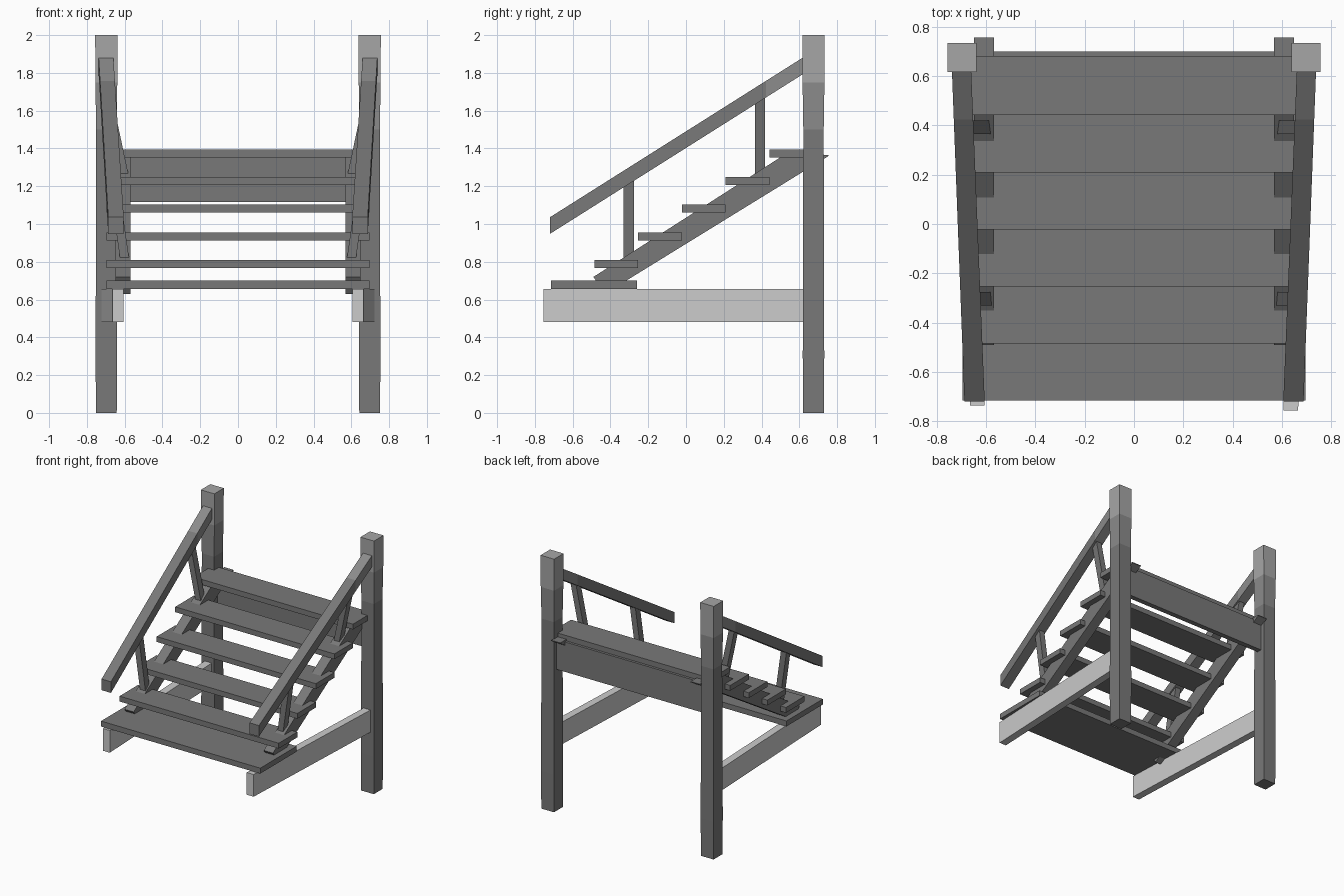
import bpy, bmesh

if "Cube" in bpy.data.objects:
    bpy.data.objects.remove(bpy.data.objects["Cube"])


def paint(name, v):
    m = bpy.data.materials.new(name)
    m.diffuse_color = (v, v, v, 1)
    m.use_nodes = True
    m.node_tree.nodes["Principled BSDF"].inputs["Base Color"].default_value = m.diffuse_color
    return m


# Weathered dark timber, fading lighter towards the top of the posts; pale base beams
DARK = paint("dark_timber", 0.19)
FADED = paint("faded_timber", 0.26)
WORN = paint("worn_timber", 0.38)
PALE = paint("pale_timber", 0.8)


def loft(name, sections, mats=(DARK,)):
    """Skin equal-sized point rings into a closed solid; mats gives one material per span."""
    bm = bmesh.new()
    rings = [[bm.verts.new(p) for p in s] for s in sections]
    n = len(rings[0])
    last = len(mats) - 1
    for k, (a, b) in enumerate(zip(rings, rings[1:])):
        for i in range(n):
            j = (i + 1) % n
            bm.faces.new((a[i], a[j], b[j], b[i])).material_index = min(k, last)
    bm.faces.new(rings[0])
    bm.faces.new(rings[-1]).material_index = last
    bmesh.ops.recalc_face_normals(bm, faces=bm.faces)
    me = bpy.data.meshes.new(name)
    for m in mats:
        me.materials.append(m)
    bm.to_mesh(me)
    bm.free()
    ob = bpy.data.objects.new(name, me)
    bpy.context.collection.objects.link(ob)
    return ob


def flat_ring(x, y, z, hx, hy):
    """Horizontal rectangle."""
    return [(x - hx, y - hy, z), (x + hx, y - hy, z),
            (x + hx, y + hy, z), (x - hx, y + hy, z)]


def front_ring(x0, x1, y, z0, z1):
    """Upright rectangle facing the front."""
    return [(x0, y, z0), (x1, y, z0), (x1, y, z1), (x0, y, z1)]


def board(name, hx, y0, y1, z0, z1):
    return loft(name, [front_ring(-hx, hx, y0, z0, z1),
                       front_ring(-hx, hx, y1, z0, z1)])


# Landing board and treads
board("landing_board", 0.695, -0.715, -0.26, 0.657, 0.70)
for i in range(5):
    y0 = -0.485 + 0.2315 * i
    y1 = 0.68 if i == 4 else y0 + 0.2315
    z0 = 0.767 + 0.1465 * i
    board(f"tread_{i + 1}", 0.695, y0, y1, z0, z0 + 0.042)

# Riser closing the back of the top step
board("back_riser", 0.64, 0.66, 0.70, 1.117, 1.353)

# Hand-hewn posts: slightly varying thickness along the height
POST = [(0, 0.055), (0.3, 0.057), (1.0, 0.055), (1.5, 0.054), (1.75, 0.058), (2, 0.059)]
POST_MATS = (DARK, DARK, DARK, FADED, WORN)
# Stringer side profile (y, z), level at the top
STRINGER = [(-0.49, 0.72), (-0.43, 0.63), (0.755, 1.36), (0.755, 1.366), (0.52, 1.366)]

for side, s in (("left", -1), ("right", 1)):
    loft(f"{side}_post", [flat_ring(s * 0.697, 0.675, z, h, h) for z, h in POST], POST_MATS)

    loft(f"{side}_stringer", [[(s * x, y, z) for y, z in STRINGER] for x in (0.568, 0.648)])

    # Base beam spreading towards the post
    front = -0.755 if s > 0 else -0.735
    loft(f"{side}_base_beam", [front_ring(s * 0.605, s * 0.665, front, 0.482, 0.657),
                               front_ring(s * 0.665, s * 0.725, 0.66, 0.482, 0.657)], (PALE,))

    # Sloping handrail, faded at the upper end
    rail = [(0.605 + 0.055 * t, 0.687 + 0.051 * t, -0.72 + 1.345 * t,
             0.948 + 0.849 * t, 1.036 + 0.849 * t) for t in (0, 0.85, 1)]
    loft(f"{side}_handrail", [front_ring(s * a, s * b, y, z0, z1) for a, b, y, z0, z1 in rail],
         (DARK, FADED))

    # Leaning balusters between stringer and handrail
    for n, (y, zb, zt, xt) in enumerate([(-0.303, 0.78, 1.235, 0.66), (0.392, 1.22, 1.675, 0.692)]):
        loft(f"{side}_baluster_{n + 1}", [flat_ring(s * 0.595, y, zb, 0.024, 0.027),
                                          flat_ring(s * xt, y, zt, 0.024, 0.027)])
